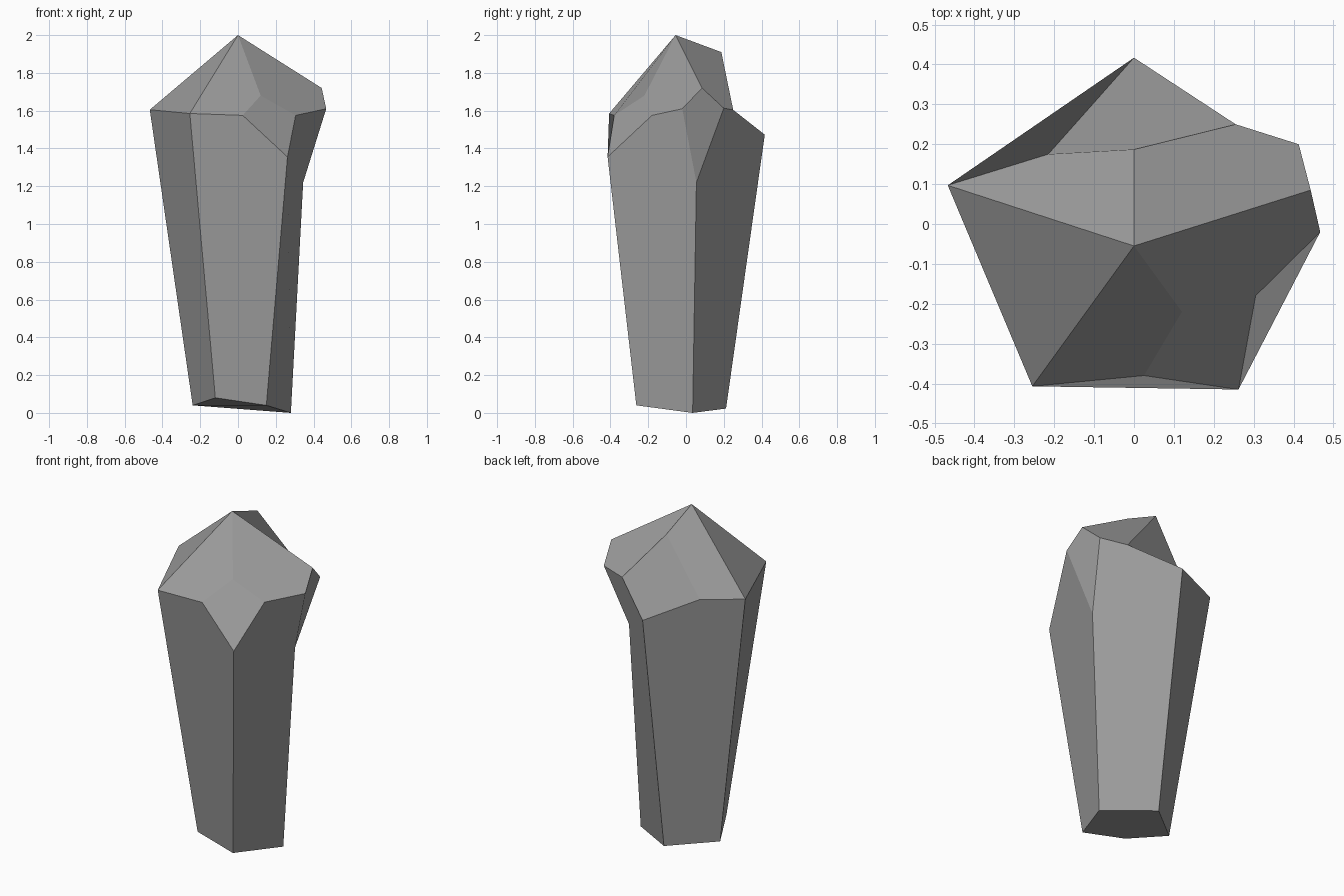
import bpy, bmesh
from mathutils import Vector

if "Cube" in bpy.data.objects:
    bpy.data.objects.remove(bpy.data.objects["Cube"])

# Corner points of the crystal, named by letter
points = {
    "A": (0, -0.055, 2.0),       # tip
    "M": (0, 0.187, 1.91),       # second, lower tip
    "N": (0.12, -0.22, 1.68),    # dent in the front of the cap
    "J": (-0.255, -0.407, 1.585), "I": (0.025, -0.38, 1.575),
    "H": (0.262, -0.415, 1.355), "G": (0.305, -0.18, 1.575),
    "F": (0.467, -0.02, 1.61), "E": (0.443, 0.085, 1.72),
    "D": (0.413, 0.2, 1.613), "C": (0.255, 0.25, 1.604),
    "B": (0, 0.417, 1.473), "L": (-0.215, 0.175, 1.565),
    "K": (-0.467, 0.097, 1.605), "P": (0.345, 0.055, 1.22),
    # foot corners, below J H P B K
    "j": (-0.12, -0.217, 0.08), "h": (0.15, -0.263, 0.04),
    "p": (0.28, 0.035, 0.0), "b": (0, 0.212, 0.023), "k": (-0.24, 0.015, 0.04),
}

# Facets: cap, then column sides, then foot. Each entry is one shaded facet;
# slightly bent ones are cut into several pieces.
facets = [
    "AJK", "AIJ ANI", "NHI NGH", "AGN AFG AEF", "ADE ACD AMC",
    "AKL ALM", "CLM CBL", "EPF EDP",
    "JIH JHhj", "HGF HFP HPph", "PDC PCB PBbp", "BLK BKkb", "KJjk", "jhpbk",
]

# The body: every piece is wound so that it faces outwards
bm = bmesh.new()
verts = {name: bm.verts.new(co) for name, co in points.items()}
groups = []
for number, facet in enumerate(facets):
    for piece in facet.split():
        bm.faces.new([verts[c] for c in piece]).smooth = True
        groups.append(number)
bmesh.ops.recalc_face_normals(bm, faces=bm.faces)

mesh = bpy.data.meshes.new("crystal")
bm.to_mesh(mesh)
bm.free()

# Flat shading per facet: all pieces of a facet share its mean normal
means = [Vector() for _ in facets]
for poly in mesh.polygons:
    means[groups[poly.index]] += poly.normal * poly.area
mesh.normals_split_custom_set(
    [means[groups[p.index]].normalized() for p in mesh.polygons for _ in p.loop_indices])

# Mid grey stone
stone = bpy.data.materials.new("stone")
stone.diffuse_color = (0.335, 0.335, 0.335, 1)
stone.use_nodes = True
stone.node_tree.nodes["Principled BSDF"].inputs["Base Color"].default_value = stone.diffuse_color
mesh.materials.append(stone)
bpy.context.collection.objects.link(bpy.data.objects.new("crystal", mesh))
